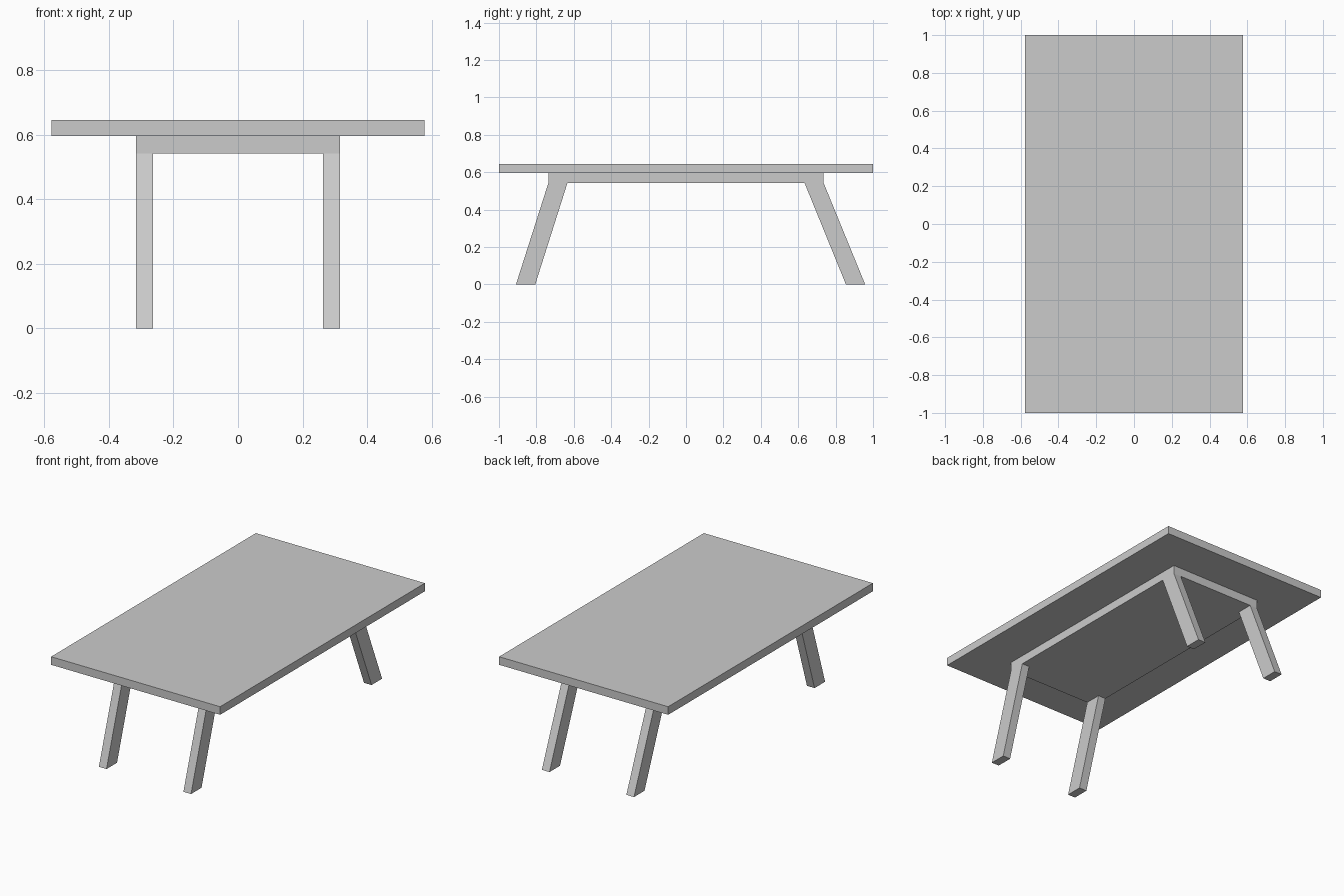
import bpy
import bmesh

if "Cube" in bpy.data.objects:
    bpy.data.objects.remove(bpy.data.objects["Cube"])

TOP_Z, FRAME_TOP, FRAME_BOTTOM = 0.645, 0.595, 0.542


def prism(name, profile, x0, x1):
    """Extrude a closed (y, z) profile from x0 to x1."""
    bm = bmesh.new()
    face = bm.faces.new([bm.verts.new((x0, y, z)) for y, z in profile])
    ext = bmesh.ops.extrude_face_region(bm, geom=[face])
    verts = [v for v in ext["geom"] if isinstance(v, bmesh.types.BMVert)]
    bmesh.ops.translate(bm, verts=verts, vec=(x1 - x0, 0, 0))
    bmesh.ops.recalc_face_normals(bm, faces=bm.faces)
    mesh = bpy.data.meshes.new(name)
    bm.to_mesh(mesh)
    bm.free()
    obj = bpy.data.objects.new(name, mesh)
    bpy.context.collection.objects.link(obj)
    return obj


def slab(name, half_x, half_y, z0, z1):
    profile = [(-half_y, z0), (half_y, z0), (half_y, z1), (-half_y, z1)]
    return prism(name, profile, -half_x, half_x)


# Tabletop and the solid plate beneath it
slab("tabletop", 0.578, 1.0, FRAME_TOP, TOP_Z)
slab("under_frame", 0.315, 0.736, FRAME_BOTTOM, FRAME_TOP)

# Splayed legs; the back pair leans out further than the front pair
for end, sign, foot_inner, foot_outer in (("front", -1, 0.806, 0.909),
                                          ("back", 1, 0.855, 0.958)):
    profile = [(sign * 0.634, FRAME_BOTTOM), (sign * 0.736, FRAME_BOTTOM),
               (sign * foot_outer, 0), (sign * foot_inner, 0)]
    for side, x0 in (("left", -0.315), ("right", 0.263)):
        prism(f"{end}_{side}_leg", profile, x0, x0 + 0.052)
